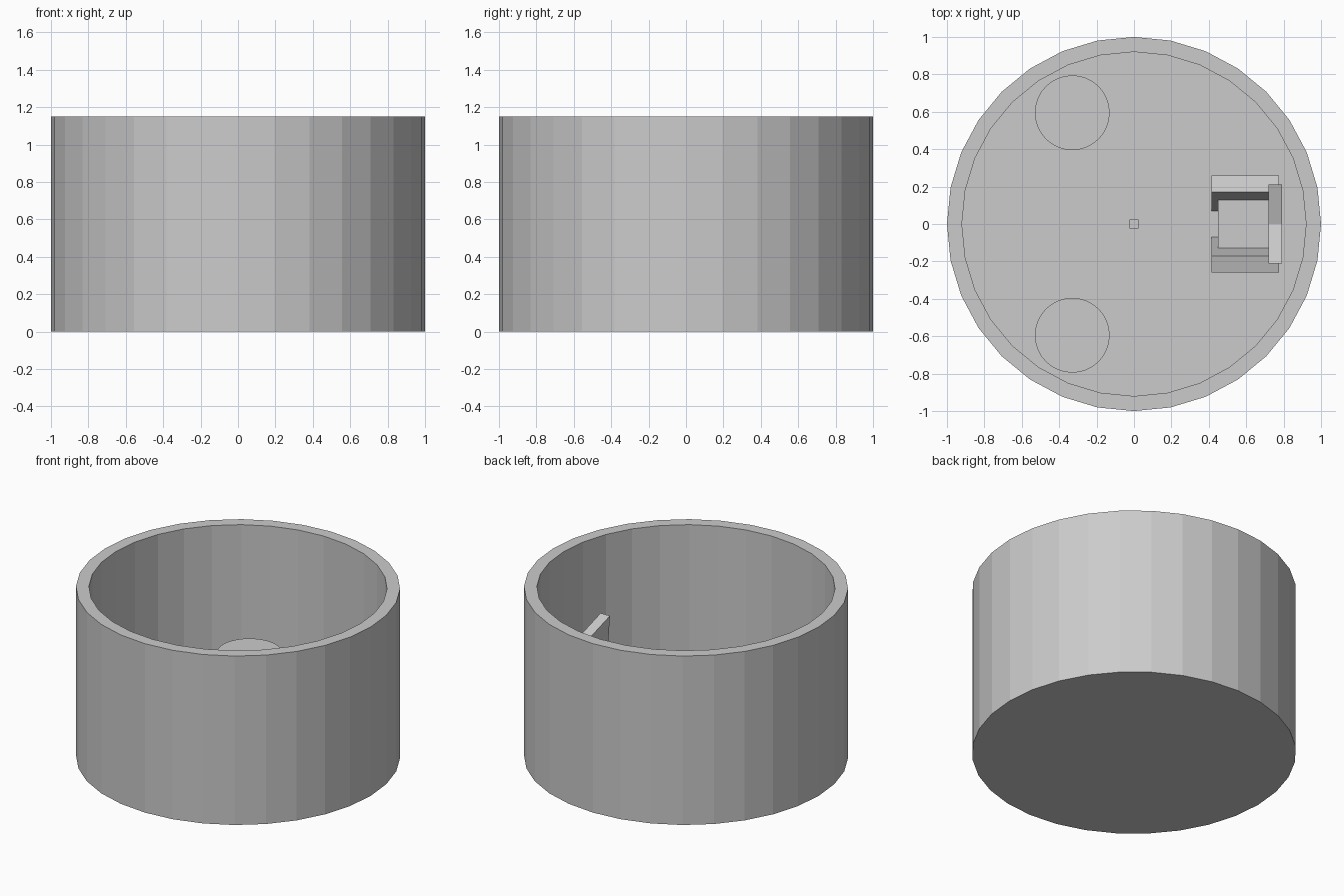
import bpy, bmesh
from math import cos, sin, pi

if "Cube" in bpy.data.objects:
    bpy.data.objects.remove(bpy.data.objects["Cube"])

FLOOR = 0.02


def make_object(name, bm):
    bmesh.ops.recalc_face_normals(bm, faces=bm.faces)
    mesh = bpy.data.meshes.new(name)
    bm.to_mesh(mesh)
    bm.free()
    obj = bpy.data.objects.new(name, mesh)
    bpy.context.collection.objects.link(obj)
    return obj


def prism(name, profile, x0, x1):
    """Extrude a (y, z) profile along x."""
    bm = bmesh.new()
    face = bm.faces.new([bm.verts.new((x0, y, z)) for y, z in profile])
    ext = bmesh.ops.extrude_face_region(bm, geom=[face])["geom"]
    verts = [v for v in ext if isinstance(v, bmesh.types.BMVert)]
    bmesh.ops.translate(bm, verts=verts, vec=(x1 - x0, 0, 0))
    return make_object(name, bm)


def cylinder(name, x, y, z0, z1, radius):
    bm = bmesh.new()
    bmesh.ops.create_cone(bm, cap_ends=True, segments=32, radius1=radius,
                          radius2=radius, depth=z1 - z0)
    bmesh.ops.translate(bm, verts=bm.verts, vec=(x, y, (z0 + z1) / 2))
    return make_object(name, bm)


def tube(name, inner, outer, height, sides=32):
    bm = bmesh.new()
    section = [(outer, 0), (outer, height), (inner, height), (inner, 0)]
    rings = [[bm.verts.new((r * cos(2 * pi * i / sides), r * sin(2 * pi * i / sides), z))
              for r, z in section] for i in range(sides)]
    for i in range(sides):
        a, b = rings[i], rings[(i + 1) % sides]
        for j in range(4):
            k = (j + 1) % 4
            bm.faces.new((a[j], b[j], b[k], a[k]))
    return make_object(name, bm)


# Round room: wall and thin floor
tube("round_wall", 0.92, 1.0, 1.15)
cylinder("floor", 0, 0, 0, FLOOR, 0.92)

# Two round pedestals
for side, label in ((1, "back"), (-1, "front")):
    cylinder(label + "_pedestal", -0.33, side * 0.595, FLOOR, 0.395, 0.2)

# Small block in the middle of the floor
prism("centre_block", [(-0.025, FLOOR), (0.025, FLOOR), (0.025, 0.07), (-0.025, 0.07)],
      -0.025, 0.025)

# Large seat: arm panels lean outward, backrest flares to a notched top
for s, label in ((1, "back"), (-1, "front")):
    prism(label + "_armrest",
          [(s * 0.07, FLOOR), (s * 0.17, 0.41), (s * 0.26, 0.385), (s * 0.165, FLOOR)],
          0.415, 0.775)
prism("seat", [(-0.13, 0.18), (0.13, 0.18), (0.13, 0.25), (-0.13, 0.25)], 0.45, 0.73)
prism("backrest", [(-0.14, FLOOR), (0.14, FLOOR), (0.21, 0.685), (0, 0.62), (-0.21, 0.685)],
      0.72, 0.79)
